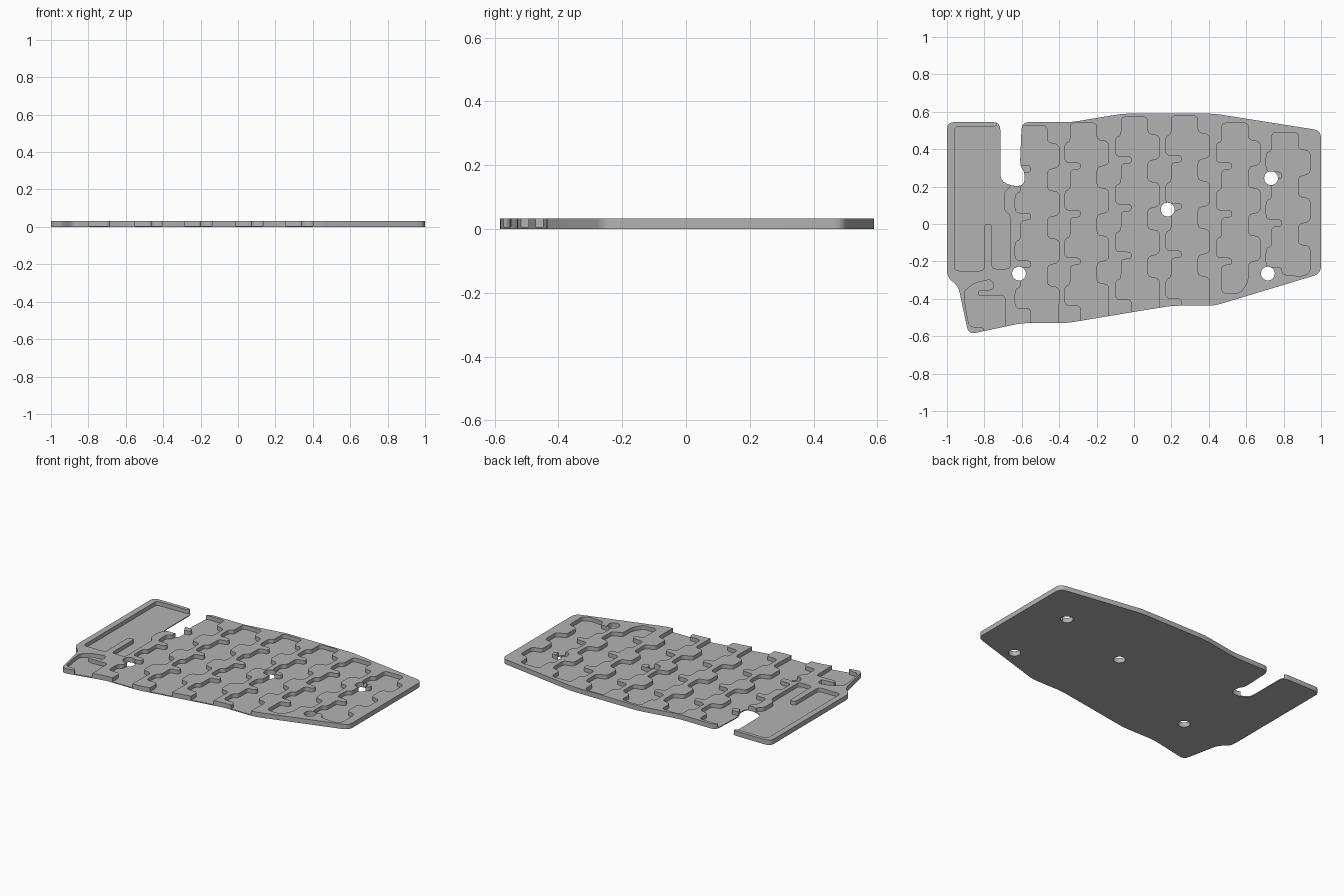
import bpy
import bmesh
import math
from mathutils import Vector

HEIGHT, FLOOR = 0.032, 0.006
PITCH = 0.255

cube = bpy.data.objects.get("Cube")
if cube:
    bpy.data.objects.remove(cube, do_unlink=True)

grey = bpy.data.materials.new("grey_plastic")
grey.use_nodes = True
grey.diffuse_color = (0.45, 0.45, 0.45, 1)
grey.node_tree.nodes["Principled BSDF"].inputs["Base Color"].default_value = grey.diffuse_color


def rounded(points, radius, steps=4):
    """Replace every corner of a closed outline with a small curve."""
    pts = [Vector(p) for p in points]
    out = []
    for i, p in enumerate(pts):
        a, b = pts[i - 1] - p, pts[(i + 1) % len(pts)] - p
        start = p + a.normalized() * min(radius, a.length * 0.45)
        end = p + b.normalized() * min(radius, b.length * 0.45)
        for s in range(steps + 1):
            t = s / steps
            out.append(start * (1 - t) ** 2 + p * 2 * t * (1 - t) + end * t * t)
    return out


def prism(name, outline, z0, z1):
    """Extrude a flat outline between two heights."""
    bm = bmesh.new()
    face = bm.faces.new([bm.verts.new((p[0], p[1], z0)) for p in outline])
    top = bmesh.ops.extrude_face_region(bm, geom=[face])
    for v in top["geom"]:
        if isinstance(v, bmesh.types.BMVert):
            v.co.z = z1
    bmesh.ops.recalc_face_normals(bm, faces=bm.faces)
    mesh = bpy.data.meshes.new(name)
    bm.to_mesh(mesh)
    bm.free()
    mesh.materials.append(grey)
    obj = bpy.data.objects.new(name, mesh)
    bpy.context.collection.objects.link(obj)
    return obj


def column(x, top, rows, end):
    """Outline of one column of stepped pockets with support tabs on its left."""
    right, left = [(x, top), (x + 0.14, top)], []
    for k in range(rows):
        t = top - k * PITCH
        last = k == rows - 1
        right += [(x + 0.14, t - 0.09), (x + 0.205, t - 0.1)]
        if not (last and end != "closed"):
            right += [(x + 0.205, t - 0.22), (x + 0.14, t - 0.235)]
        left += [(x, t - 0.1), (x - 0.03, t - 0.11), (x - 0.03, t - 0.21), (x + 0.055, t - 0.21)]
        if not last:
            left += [(x + 0.055, t - 0.25), (x, t - 0.25)]
    if end == "open":
        right += [(x + 0.195, -0.7), (x + 0.055, -0.7)]
    elif end == "closed":
        right += [(x + 0.14, top - rows * PITCH - 0.08), (x + 0.1, -0.37), (x, -0.37)]
        left += [(x + 0.055, t - 0.25), (x, t - 0.25)]
    else:
        right += [(x + 0.205, t - 0.24), (x + 0.16, t - 0.26), (x + 0.055, t - 0.25)]
    return right + left[::-1]


# Plate outline with the deep notch at the back
outline = [(-1, 0.545), (-0.715, 0.545), (-0.715, 0.23), (-0.64, 0.2), (-0.585, 0.21),
           (-0.585, 0.28), (-0.61, 0.31), (-0.6, 0.545), (-0.33, 0.545), (-0.06, 0.59),
           (0.43, 0.59), (1, 0.5), (1, -0.265), (0.43, -0.437), (0.2, -0.437),
           (-0.36, -0.53), (-0.6, -0.53), (-0.885, -0.59), (-0.94, -0.33), (-1, -0.285)]
plate = prism("bottom_plate", rounded(outline, 0.04), 0, HEIGHT)

cutters = []


def pocket(name, points, radius=0.025):
    cutters.append(prism(name, rounded(points, radius), FLOOR, HEIGHT + 0.05))


# Stepped pocket columns
columns = [(-0.605, 0.525, 4, "open"), (-0.34, 0.54, 4, "open"), (-0.068, 0.572, 4, "open"),
           (0.2, 0.578, 4, "open"), (0.47, 0.54, 3, "closed"), (0.737, 0.49, 3, "short")]
for i, spec in enumerate(columns):
    pocket(f"column_cutter_{i}", column(*spec))

# Long side tray, open towards the notch
pocket("tray_cutter", [(-0.96, 0.52), (-0.73, 0.52), (-0.73, 0.6), (-0.66, 0.6), (-0.66, 0.2),
                       (-0.695, 0.17), (-0.695, 0.07), (-0.662, 0.05), (-0.662, -0.24),
                       (-0.76, -0.24), (-0.76, 0), (-0.8, 0), (-0.8, -0.25), (-0.96, -0.25)])

# Corner pocket, open at the front
pocket("corner_cutter", [(-0.9, -0.45), (-0.91, -0.36), (-0.85, -0.315), (-0.76, -0.295),
                         (-0.745, -0.35), (-0.835, -0.355), (-0.835, -0.385), (-0.69, -0.38),
                         (-0.685, -0.65), (-0.8, -0.65), (-0.8, -0.55), (-0.88, -0.55)])

# Screw holes
for x, y in [(-0.615, -0.265), (0.18, 0.077), (0.733, 0.245), (0.716, -0.265)]:
    circle = [(x + 0.037 * math.cos(a), y + 0.037 * math.sin(a))
              for a in (math.tau * k / 24 for k in range(24))]
    cutters.append(prism("hole_cutter", circle, -0.05, HEIGHT + 0.1))

# Cut everything out, keep the result, and drop the cutters
for cutter in cutters:
    cutter.hide_render = True
    mod = plate.modifiers.new(cutter.name, "BOOLEAN")
    mod.operation, mod.solver, mod.object = "DIFFERENCE", "EXACT", cutter
bpy.context.view_layer.update()
result = bpy.data.meshes.new_from_object(plate.evaluated_get(bpy.context.evaluated_depsgraph_get()))
plate.modifiers.clear()
plate.data = result
for cutter in cutters:
    bpy.data.objects.remove(cutter, do_unlink=True)

bpy.context.view_layer.objects.active = plate
plate.select_set(True)
bpy.ops.object.shade_smooth_by_angle(angle=math.radians(30))
